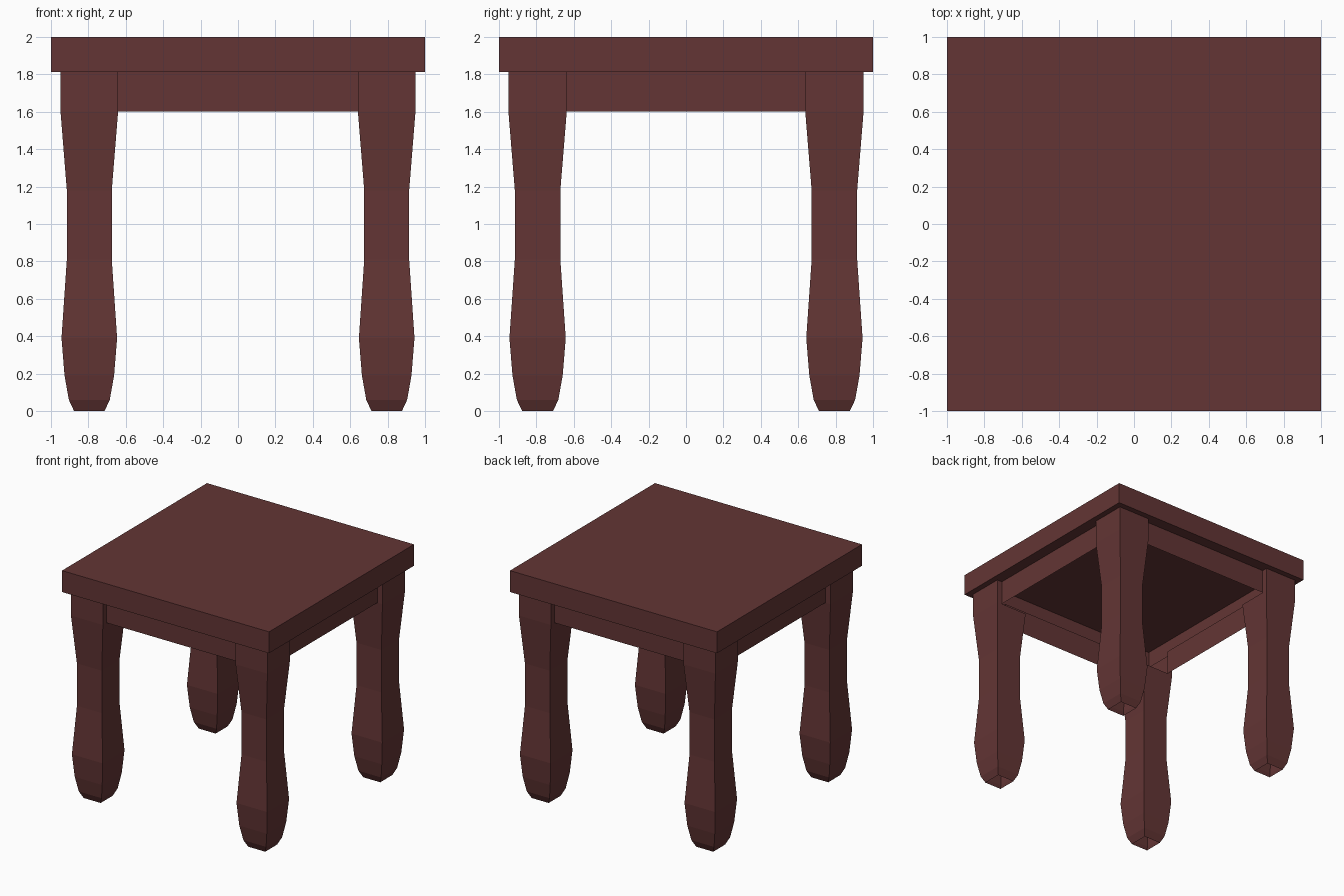
import bpy, bmesh

if "Cube" in bpy.data.objects:
    bpy.data.objects.remove(bpy.data.objects["Cube"])

wood = bpy.data.materials.new("dark red wood")
wood.diffuse_color = (0.125, 0.036, 0.035, 1)
wood.use_nodes = True
wood.node_tree.nodes["Principled BSDF"].inputs["Base Color"].default_value = wood.diffuse_color

TOP, LOW = 1.813, 1.602      # underside of tabletop, lower edge of aprons
CX, CY = 0.795, 0.7935       # leg centres
RX, RY = 0.154, 0.156        # leg half widths at the top
RAIL = 0.90                  # distance of the aprons from the centre


def make_object(name, bm):
    mesh = bpy.data.meshes.new(name)
    bm.to_mesh(mesh)
    bm.free()
    mesh.materials.append(wood)
    ob = bpy.data.objects.new(name, mesh)
    bpy.context.collection.objects.link(ob)


def quad(bm, pts):
    return bm.faces.new([bm.verts.new(p) for p in pts])


def face_out(bm, cx=0, cy=0):
    # turn upright faces away from the given axis
    bm.normal_update()
    for f in bm.faces:
        c = f.calc_center_median()
        if f.normal.x * (c.x - cx) + f.normal.y * (c.y - cy) < 0:
            f.normal_flip()


# tabletop: hollow shell whose underside is a rim around legs and aprons
bm = bmesh.new()
bmesh.ops.create_cube(bm, size=2)
for v in bm.verts:
    v.co.z = 2 if v.co.z > 0 else TOP
bm.faces.remove(min(bm.faces, key=lambda f: f.calc_center_median().z))
ox, oy, ix, iy = CX + RX, CY + RY, CX - RX, CY - RY
xs = [-1, -ox, -RAIL, -ix, ix, RAIL, ox, 1]
ys = [-1, -oy, -RAIL, -iy, iy, RAIL, oy, 1]
for x0, x1 in zip(xs, xs[1:]):
    for y0, y1 in zip(ys, ys[1:]):
        mx, my = abs(x0 + x1) / 2, abs(y0 + y1) / 2
        in_rails = mx < RAIL and my < RAIL
        in_leg = ix < mx < ox and iy < my < oy
        if not (in_rails or in_leg):
            quad(bm, [(x0, y0, TOP), (x0, y1, TOP), (x1, y1, TOP), (x1, y0, TOP)])
bmesh.ops.remove_doubles(bm, verts=bm.verts, dist=0.0001)
make_object("tabletop", bm)

# legs: square sections (height, share of top width), open at the foot,
# and open to the inside of the frame above the aprons' lower edge
profile = [(0, 0.53), (0.06, 0.71), (0.19, 0.86), (0.39, 0.965),
           (0.81, 0.78), (1.18, 0.78), (LOW, 1), (TOP, 1)]


def leg(name, sx, sy):
    bm = bmesh.new()
    cx, cy = sx * CX, sy * CY
    corners = ((-1, -1), (1, -1), (1, 1), (-1, 1))
    rings = [[bm.verts.new((cx + a * RX * s, cy + b * RY * s, z)) for a, b in corners]
             for z, s in profile]
    for k, (lo, hi) in enumerate(zip(rings, rings[1:])):
        for i in range(4):
            j = (i + 1) % 4
            side = (corners[i][0] + corners[j][0]) * sx + (corners[i][1] + corners[j][1]) * sy
            if k < len(rings) - 2 or side > 0:
                bm.faces.new((lo[i], lo[j], hi[j], hi[i]))
    # narrow returns from the leg's outer face back to the aprons
    x, y = sx * ix, sy * iy
    quad(bm, [(x, sy * RAIL, LOW), (x, sy * oy, LOW), (x, sy * oy, TOP), (x, sy * RAIL, TOP)])
    quad(bm, [(sx * RAIL, y, LOW), (sx * ox, y, LOW), (sx * ox, y, TOP), (sx * RAIL, y, TOP)])
    face_out(bm, cx, cy)
    make_object(name, bm)


for sx, side in ((-1, "left"), (1, "right")):
    for sy, end in ((-1, "front"), (1, "back")):
        leg(f"{end}_{side}_leg", sx, sy)

# aprons: single boards between the legs
for s, end, side in ((-1, "front", "left"), (1, "back", "right")):
    p = s * RAIL
    bm = bmesh.new()
    quad(bm, [(-ix, p, LOW), (ix, p, LOW), (ix, p, TOP), (-ix, p, TOP)])
    face_out(bm)
    make_object(end + "_apron", bm)
    bm = bmesh.new()
    quad(bm, [(p, -iy, LOW), (p, iy, LOW), (p, iy, TOP), (p, -iy, TOP)])
    face_out(bm)
    make_object(side + "_apron", bm)
